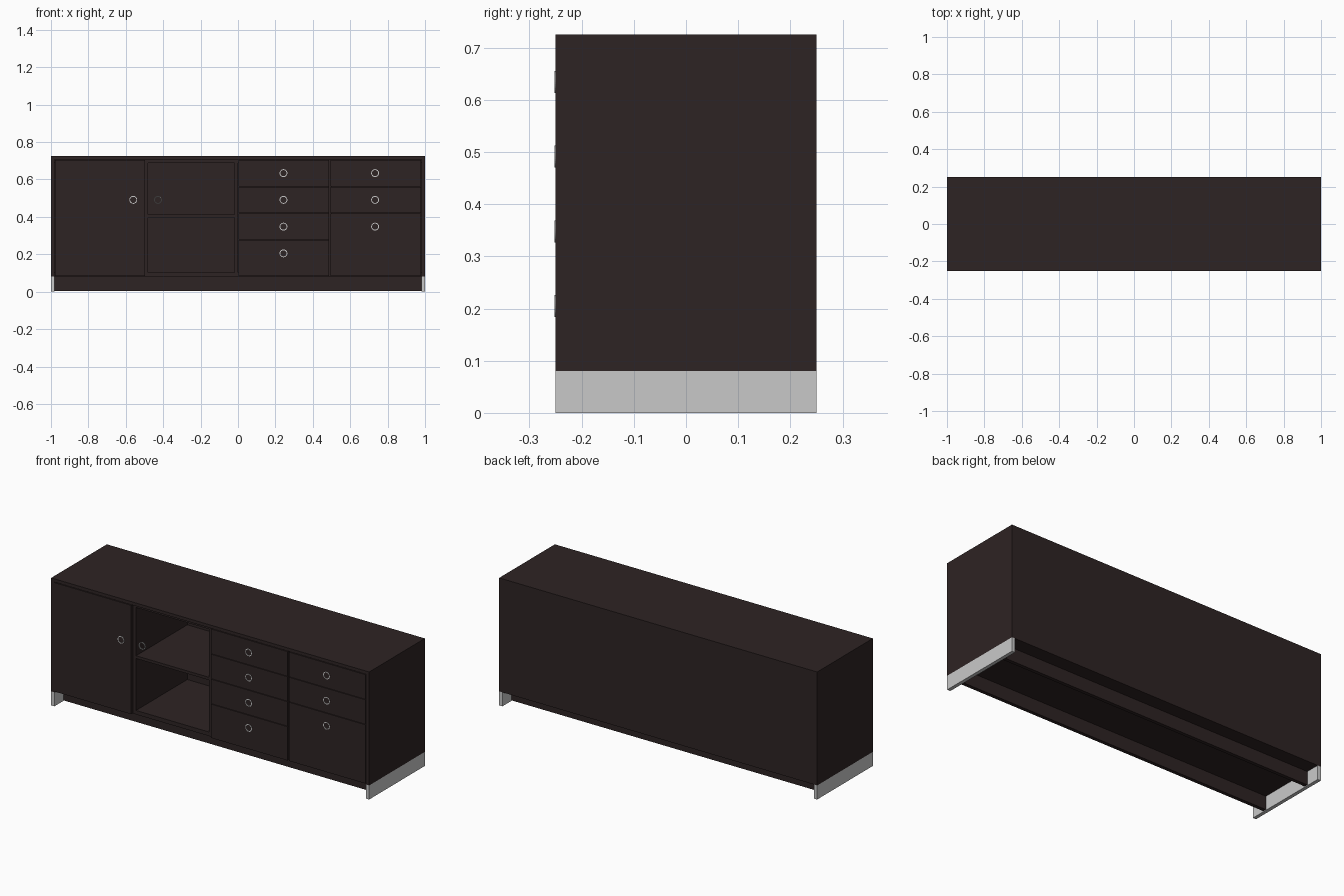
import bpy, bmesh, math

if "Cube" in bpy.data.objects:
    bpy.data.objects.remove(bpy.data.objects["Cube"])


def material(name, rgb):
    m = bpy.data.materials.new(name)
    m.diffuse_color = (*rgb, 1)
    m.use_nodes = True
    m.node_tree.nodes["Principled BSDF"].inputs["Base Color"].default_value = m.diffuse_color
    return m


WOOD = material("dark_wood", (0.027, 0.017, 0.017))
METAL = material("light_metal", (0.584, 0.584, 0.584))


def finish(name, bm, mat):
    me = bpy.data.meshes.new(name)
    bmesh.ops.recalc_face_normals(bm, faces=bm.faces)
    bm.to_mesh(me)
    bm.free()
    me.materials.append(mat)
    ob = bpy.data.objects.new(name, me)
    bpy.context.collection.objects.link(ob)
    return ob


def box(name, x, y, z, mat=WOOD):
    """Box from (min, max) ranges on each axis."""
    bm = bmesh.new()
    bmesh.ops.create_cube(bm, size=1)
    for v in bm.verts:
        v.co = [r[0] if c < 0 else r[1] for c, r in zip(v.co, (x, y, z))]
    return finish(name, bm, mat)


def ring(name, x, z, ro=0.021, ri=0.0165, y0=-0.252, y1=-0.247, n=32):
    """Flat ring pull facing the front."""
    bm = bmesh.new()
    loops = []
    for i in range(n):
        a = 2 * math.pi * i / n
        c, s = math.cos(a), math.sin(a)
        loops.append([bm.verts.new((x + r * c, y, z + r * s))
                      for r, y in ((ro, y0), (ro, y1), (ri, y1), (ri, y0))])
    for i in range(n):
        a, b = loops[i], loops[(i + 1) % n]
        for k in range(4):
            bm.faces.new((a[k], a[(k + 1) % 4], b[(k + 1) % 4], b[k]))
    return finish(name, bm, METAL)


FRONT, INNER, BACK = -0.25, -0.23, 0.25

# outer shell and sled legs
for side, s in (("left", -1), ("right", 1)):
    xr = sorted((s * 1.0, s * 0.98))
    box(f"{side}_side_panel", xr, (FRONT, BACK), (0.08, 0.725))
    box(f"{side}_leg", xr, (FRONT, BACK), (0, 0.08), METAL)
box("top_panel", (-0.98, 0.98), (FRONT, BACK), (0.707, 0.725))
box("back_panel", (-0.98, 0.98), (0.23, BACK), (0.08, 0.707))

# carcass behind the fronts
box("inner_top", (-0.98, 0.98), (INNER, 0.23), (0.688, 0.707))
box("bottom_panel", (-0.98, 0.98), (INNER, 0.23), (0.08, 0.103))
for i, x in enumerate((-0.5, -0.02, 0.48)):
    box(f"partition_{i + 1}", (x, x + 0.02), (INNER, 0.23), (0.103, 0.688))
box("niche_shelf", (-0.48, -0.02), (INNER, 0.23), (0.398, 0.414))

# recessed plinth boards
box("front_plinth", (-0.98, 0.98), (-0.17, -0.15), (0.004, 0.08))
box("back_plinth", (-0.98, 0.98), (0.15, 0.17), (0.004, 0.08))

# door and drawer fronts, with small gaps
G = 0.0015
LEVELS = (0.705, 0.562, 0.42, 0.278, 0.083)
columns = (
    ("door", -0.978, -0.498, (0.705, 0.083)),
    ("middle_drawer", 0.004, 0.486, LEVELS),
    ("right_drawer", 0.495, 0.978, LEVELS[:3] + LEVELS[4:]),
)
for name, x0, x1, zs in columns:
    for i in range(len(zs) - 1):
        box(f"{name}_front_{i + 1}", (x0, x1), (FRONT, INNER),
            (zs[i + 1] + G, zs[i] - G))

# ring pulls
HEIGHTS = (0.634, 0.491, 0.348, 0.205)
pulls = [(-0.56, 0.491), (-0.428, 0.491)]
pulls += [(0.243, z) for z in HEIGHTS] + [(0.733, z) for z in HEIGHTS[:3]]
for i, (x, z) in enumerate(pulls):
    ring(f"ring_pull_{i + 1}", x, z)
